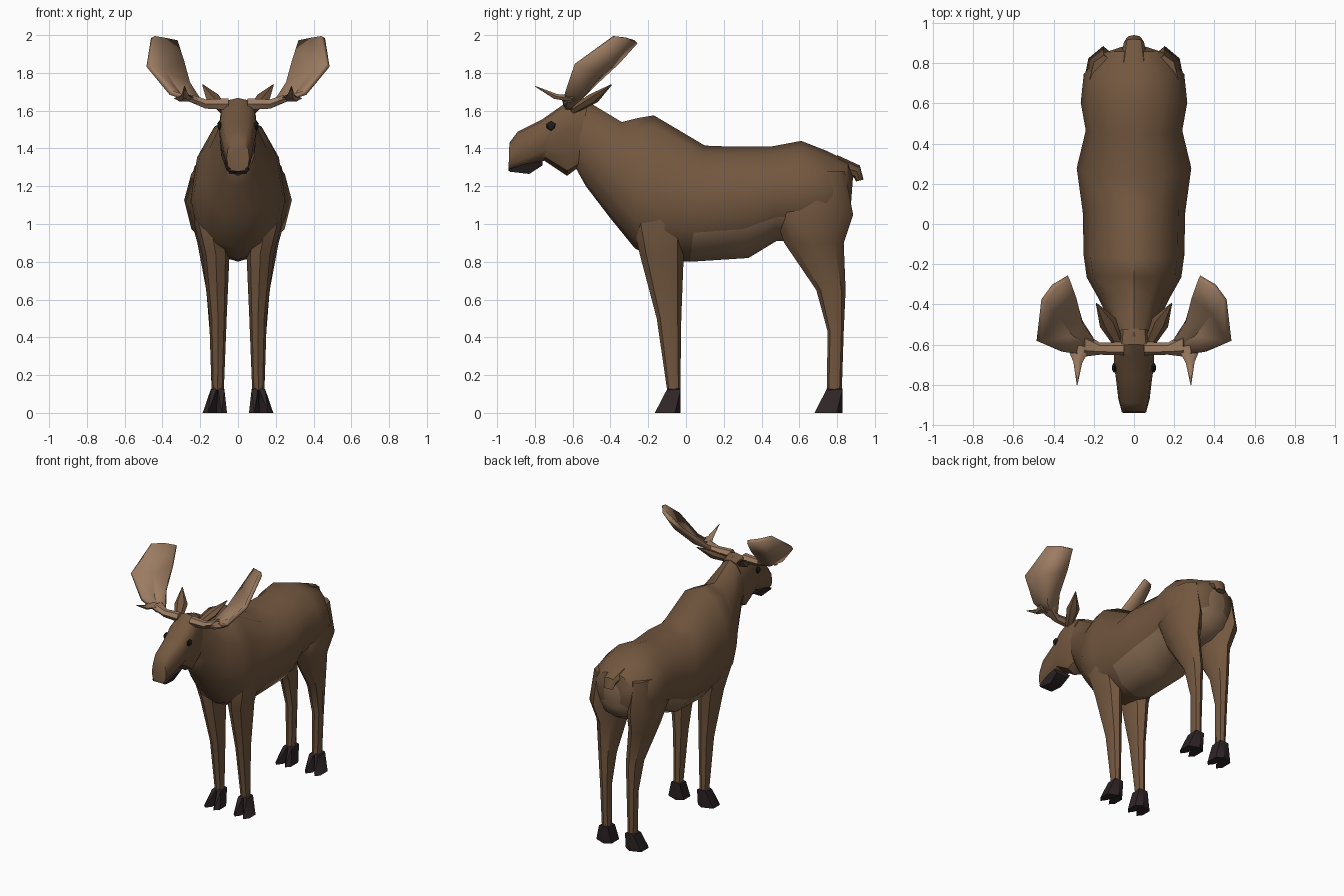
import bpy, bmesh, math
from mathutils import Vector

if "Cube" in bpy.data.objects:
    bpy.data.objects.remove(bpy.data.objects["Cube"])


def material(name, rgb):
    m = bpy.data.materials.new(name)
    m.diffuse_color = (*rgb, 1)
    m.use_nodes = True
    m.node_tree.nodes["Principled BSDF"].inputs["Base Color"].default_value = m.diffuse_color
    return m


FUR = material("brown fur", (0.17, 0.095, 0.05))
PALE = material("pale fur", (0.27, 0.165, 0.095))
ANTLER = material("antler tan", (0.33, 0.2, 0.12))
DARK = material("hoof black", (0.028, 0.018, 0.02))
EYE = material("eye black", (0.015, 0.012, 0.012))


def finish(bm, name, mats, rule=None, mirror=False, thick=0, angle=40):
    bmesh.ops.recalc_face_normals(bm, faces=bm.faces)
    me = bpy.data.meshes.new(name)
    bm.to_mesh(me)
    bm.free()
    for m in mats:
        me.materials.append(m)
    for p in me.polygons:
        p.use_smooth = True
        if rule and rule(p.center, p.normal):
            p.material_index = 1
    me.set_sharp_from_angle(angle=math.radians(angle))
    ob = bpy.data.objects.new(name, me)
    bpy.context.collection.objects.link(ob)
    if thick:
        s = ob.modifiers.new("thickness", 'SOLIDIFY')
        s.thickness, s.offset = thick, 0
    if mirror:
        ob.modifiers.new("mirror", 'MIRROR').use_mirror_merge = False
    return ob


def loft(rings):
    """Skin a list of equal-length point rings and cap both ends."""
    bm = bmesh.new()
    vs = [[bm.verts.new(p) for p in r] for r in rings]
    n = len(vs[0])
    for a, b in zip(vs, vs[1:]):
        for i in range(n):
            j = (i + 1) % n
            bm.faces.new((a[i], a[j], b[j], b[i]))
    bm.faces.new(vs[0])
    bm.faces.new(vs[-1])
    return bm


def power(v, e):
    return math.copysign(abs(v) ** e, v)


def upright_ring(yt, zt, yb, zb, w, f, n=12, e=1.0):
    """Ring between a top and a bottom point, widest at fraction f of its height."""
    pts = []
    for i in range(n):
        t = math.tau * i / n
        h = power(math.cos(t), e)
        k = f + h * ((1 - f) if h > 0 else f)
        pts.append((w * power(math.sin(t), e), yb + (yt - yb) * k, zb + (zt - zb) * k))
    return pts


def level_ring(z, y0, y1, x0, x1, n=8):
    return [((x0 + x1) / 2 + (x1 - x0) / 2 * math.cos(math.tau * i / n),
             (y0 + y1) / 2 + (y1 - y0) / 2 * math.sin(math.tau * i / n), z) for i in range(n)]


def tube_ring(p, axis, ru, rv, n=6):
    """Ring round an axis; ru is the level radius, rv the other one."""
    d = Vector(axis).normalized()
    u = d.cross(Vector((0, 0, 1))).normalized()
    v = u.cross(d)
    return [Vector(p) + u * ru * math.cos(math.tau * i / n) + v * rv * math.sin(math.tau * i / n)
            for i in range(n)]


def hull(pts):
    bm = bmesh.new()
    for p in pts:
        bm.verts.new(p)
    bmesh.ops.convex_hull(bm, input=bm.verts)
    return bm


# Body and neck, with pale belly and rump
body = [(.885, 1.26, .87, 1.06, .07, .5), (.86, 1.33, .83, .98, .17, .5),
        (.75, 1.385, .74, .93, .25, .5), (.61, 1.44, .60, .91, .265, .5),
        (.45, 1.41, .48, .91, .24, .5), (.23, 1.41, .33, .82, .285, .52),
        (.10, 1.415, .02, .80, .255, .5), (-.17, 1.575, -.15, .81, .25, .42),
        (-.26, 1.56, -.27, .87, .235, .42), (-.34, 1.54, -.40, 1.03, .175, .45),
        (-.49, 1.63, -.53, 1.2, .11, .5), (-.56, 1.66, -.58, 1.29, .09, .5)]
finish(loft([upright_ring(*r) for r in body]), "body", [FUR, PALE],
       lambda c, n: (c.y > 0 and n.z < -.45) or (c.y > .84 and abs(c.x) < .1 and c.z < 1.22))

# Head and throat
head = [(-.52, 1.645, -.57, 1.30, .09, .5), (-.60, 1.668, -.63, 1.255, .10, .65),
        (-.66, 1.625, -.75, 1.335, .10, .6), (-.76, 1.555, -.78, 1.325, .09, .55),
        (-.89, 1.49, -.85, 1.305, .078, .5), (-.935, 1.43, -.94, 1.28, .06, .45)]
finish(loft([upright_ring(*r, e=.75) for r in head]), "head", [FUR])

# Dark lower jaw
finish(hull([(s * x, y, z) for s in (-1, 1) for x, y, z in
             ((.055, -.938, 1.29), (.05, -.935, 1.277), (.065, -.85, 1.32), (.045, -.83, 1.265),
              (.07, -.76, 1.335), (.05, -.76, 1.31))]), "lower_jaw", [DARK])

# Eyes
bm = bmesh.new()
bmesh.ops.create_icosphere(bm, subdivisions=1, radius=.027)
for v in bm.verts:
    v.co = Vector((v.co.x * .5 + .098, v.co.y - .715, v.co.z + 1.52))
finish(bm, "eyes", [EYE], mirror=True)

# Tail
finish(loft([upright_ring(.80, 1.365, .82, 1.25, .07, .5, 8),
             upright_ring(.92, 1.31, .89, 1.245, .05, .5, 8),
             upright_ring(.94, 1.235, .90, 1.225, .04, .5, 8)]), "tail", [FUR])

# Legs
front = [(1.25, -.20, -.04, .12, .20), (1.0, -.28, 0, .06, .232), (.84, -.245, -.012, .045, .19),
         (.5, -.155, -.025, .06, .152), (.12, -.10, -.03, .075, .14)]
hind = [(1.28, .60, .84, .08, .22), (1.05, .47, .885, .05, .257), (.9, .52, .835, .05, .215),
        (.65, .69, .845, .06, .168), (.43, .75, .835, .07, .15), (.12, .745, .825, .075, .14)]
for name, rows in (("front_legs", front), ("hind_legs", hind)):
    finish(loft([level_ring(*r) for r in rows]), name, [FUR], mirror=True)

# Cloven hooves, two toes each
for name, yb, yt, tip in (("front", -.028, -.103, -.165), ("hind", .828, .742, .68)):
    for side, (a, b, c, d) in (("inner", (.108, .072, .115, .058)), ("outer", (.108, .144, .13, .187))):
        finish(hull([(a, yb, .13), (b, yb, .125), (a, yt + .015, .14), (b, yt, .12),
                     (a, yb, 0), (d, yb - .03, 0), (d, tip + .03, 0), (c, tip + .04, 0),
                     ((c + d) / 2, tip, 0)]), name + "_hooves_" + side, [DARK], mirror=True)

# Ears
axis = (.1, .18, .12)
finish(loft([tube_ring((.075, -.60, 1.60), axis, .025, .02),
             tube_ring((.13, -.49, 1.665), axis, .045, .028),
             tube_ring((.187, -.395, 1.737), axis, .003, .003)]), "ears", [FUR], mirror=True)

# Antler beams
finish(loft([tube_ring((.05, -.62, 1.635), (1, 0, 0), .033, .035),
             tube_ring((.17, -.62, 1.635), (1, 0, .1), .03, .028),
             tube_ring((.25, -.60, 1.665), (1, 0, .4), .06, .022)]), "antler_beams", [ANTLER], mirror=True)

# Antler palms: dished sheets with thickness
rows = [((.2, -.575, 1.655), (.2, -.62, 1.64), (.22, -.65, 1.65)),
        ((.255, -.49, 1.74), (.31, -.55, 1.68), (.355, -.635, 1.695)),
        ((.29, -.36, 1.86), (.395, -.44, 1.81), (.475, -.585, 1.84)),
        ((.325, -.265, 1.965), (.40, -.31, 1.98), (.45, -.38, 1.99))]
bm = bmesh.new()
grid = [[bm.verts.new(p) for p in r] for r in rows]
for r, q in zip(grid, grid[1:]):
    for i in (0, 1):
        bm.faces.new((r[i], r[i + 1], q[i + 1], q[i]))
finish(bm, "antler_palms", [ANTLER], mirror=True, thick=.026)

# Brow tines
axis = (.03, -.16, .08)
finish(loft([tube_ring((.28, -.61, 1.665), axis, .06, .02),
             tube_ring((.28, -.69, 1.675), axis, .022, .016),
             tube_ring((.283, -.80, 1.73), axis, .002, .002)]), "brow_tines", [ANTLER], mirror=True)
